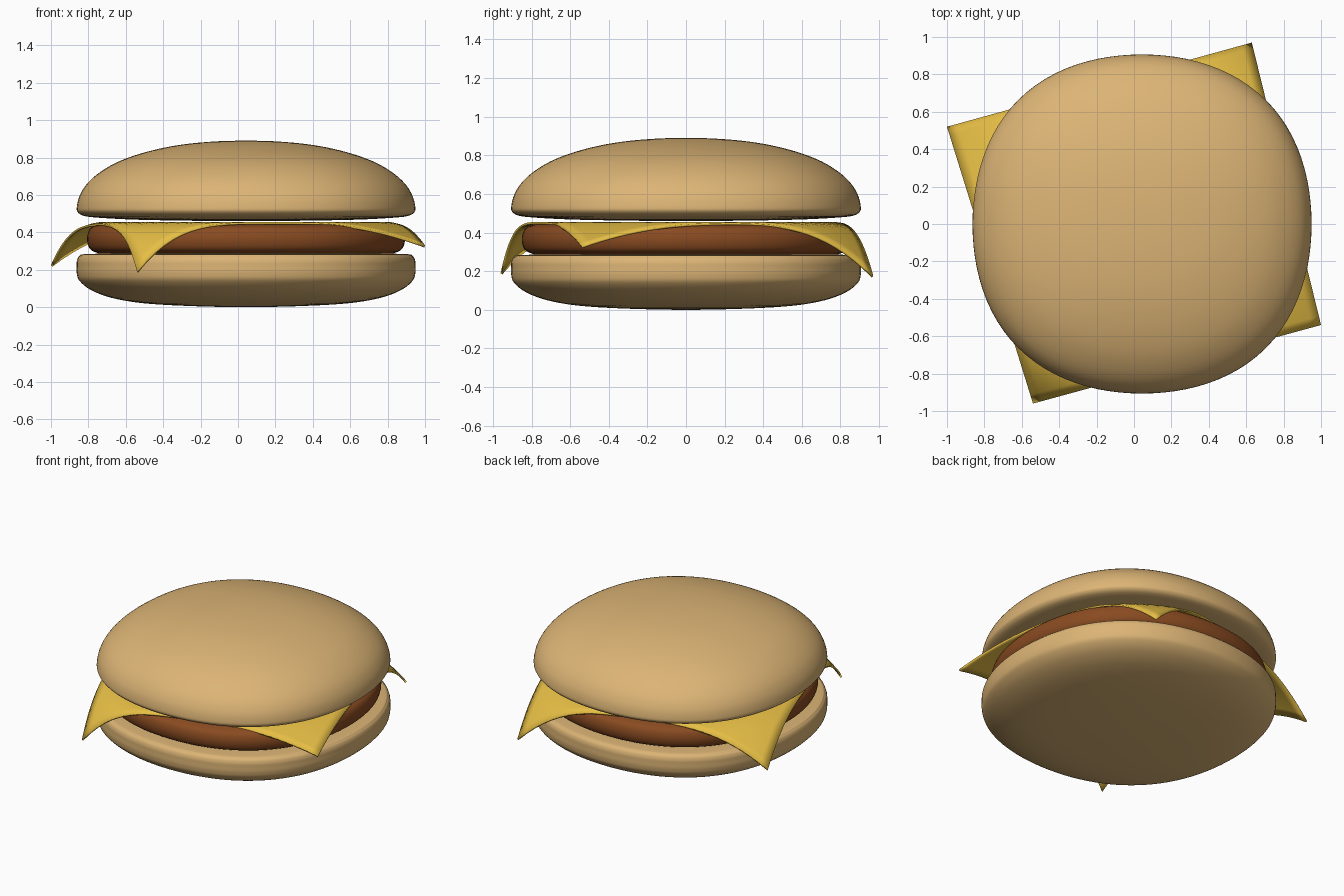
import bpy, bmesh, math
from mathutils import Vector

if "Cube" in bpy.data.objects:
    bpy.data.objects.remove(bpy.data.objects["Cube"])

CX = 0.043   # the round parts sit slightly right of centre
SEG = 96


def material(name, rgb):
    m = bpy.data.materials.new(name)
    m.diffuse_color = (*rgb, 1)
    m.use_nodes = True
    m.node_tree.nodes["Principled BSDF"].inputs["Base Color"].default_value = m.diffuse_color
    return m


def finish(name, bm, mat):
    bmesh.ops.recalc_face_normals(bm, faces=bm.faces)
    me = bpy.data.meshes.new(name)
    bm.to_mesh(me)
    bm.free()
    me.materials.append(mat)
    for p in me.polygons:
        p.use_smooth = True
    ob = bpy.data.objects.new(name, me)
    bpy.context.collection.objects.link(ob)
    return ob


def smooth_profile(pts, steps=5):
    """Catmull-Rom curve through the (radius, z) points."""
    p = [Vector(q) for q in pts]
    p = [Vector((-p[1].x, p[1].y))] + p + [Vector((-p[-2].x, p[-2].y))]
    out = []
    for a, b, c, d in zip(p, p[1:], p[2:], p[3:]):
        for i in range(steps):
            t = i / steps
            out.append(0.5 * (2 * b + (c - a) * t + (2 * a - 5 * b + 4 * c - d) * t * t
                              + (3 * b - a - 3 * c + d) * t ** 3))
    return out[1:]


def round_part(name, pts, mat):
    """Turn a profile around z with a slightly squarish outline."""
    bm = bmesh.new()
    rings = []
    for r, z in smooth_profile(pts):
        ring = []
        for i in range(SEG):
            a = math.tau * i / SEG
            k = r * (1 + 0.034 * math.sin(2 * a) ** 2)
            ring.append(bm.verts.new((CX + k * math.cos(a), k * math.sin(a), z)))
        rings.append(ring)
    for lo, hi in zip(rings, rings[1:]):
        for i in range(SEG):
            j = (i + 1) % SEG
            bm.faces.new((lo[i], lo[j], hi[j], hi[i]))
    for ring, z in ((rings[0], pts[0][1]), (rings[-1], pts[-1][1])):
        tip = bm.verts.new((CX, 0, z))
        for i in range(SEG):
            bm.faces.new((ring[i], ring[(i + 1) % SEG], tip))
    return finish(name, bm, mat)


bread = material("bread", (0.72, 0.46, 0.18))
meat = material("meat", (0.25, 0.07, 0.015))
yellow = material("cheese", (0.80, 0.52, 0.06))

# Buns and patty
round_part("bottom_bun", [(0, 0), (0.3, 0.006), (0.55, 0.021), (0.72, 0.05), (0.83, 0.092),
                          (0.89, 0.14), (0.905, 0.18), (0.906, 0.22), (0.904, 0.25),
                          (0.89, 0.274), (0.85, 0.284), (0.6, 0.288), (0.3, 0.289), (0, 0.29)], bread)
round_part("patty", [(0, 0.285), (0.4, 0.285), (0.74, 0.286), (0.80, 0.292), (0.837, 0.315),
                     (0.85, 0.365), (0.837, 0.415), (0.80, 0.438), (0.74, 0.443),
                     (0.4, 0.444), (0, 0.444)], meat)
round_part("top_bun", [(0, 0.46), (0.3, 0.462), (0.6, 0.468), (0.8, 0.479), (0.87, 0.489),
                       (0.9, 0.508), (0.905, 0.535), (0.89, 0.595), (0.85, 0.66), (0.78, 0.722),
                       (0.68, 0.779), (0.54, 0.828), (0.37, 0.865), (0.18, 0.885), (0, 0.89)], bread)

# Cheese slice: (x, y, tip z, curl) of each drooping corner
CORNERS = {(-1, -1): (-0.54, -0.96, 0.19, 2.3), (1, -1): (1.0, -0.54, 0.33, 1.3),
           (1, 1): (0.63, 0.97, 0.175, 1.8), (-1, 1): (-1.0, 0.52, 0.225, 1.7)}
N, FLAT, TOP = 32, 0.77, 0.455
bm = bmesh.new()
grid = []
for j in range(N + 1):
    row = []
    for i in range(N + 1):
        u, v = 2 * i / N - 1, 2 * j / N - 1
        x = sum(c[0] * (1 + s * u) * (1 + t * v) / 4 for (s, t), c in CORNERS.items())
        y = sum(c[1] * (1 + s * u) * (1 + t * v) / 4 for (s, t), c in CORNERS.items())
        kx, ky, kz, curl = CORNERS[(1 if u >= 0 else -1, 1 if v >= 0 else -1)]
        reach = math.hypot(kx - CX, ky) - FLAT
        d = max(0, (math.hypot(x - CX, y) - FLAT) / reach)
        row.append(bm.verts.new((x, y, TOP - (TOP - kz) * d ** curl)))
    grid.append(row)
for j in range(N):
    for i in range(N):
        bm.faces.new((grid[j][i], grid[j][i + 1], grid[j + 1][i + 1], grid[j + 1][i]))
cheese = finish("cheese_slice", bm, yellow)
solid = cheese.modifiers.new("thickness", "SOLIDIFY")
solid.thickness = 0.012
solid.offset = -1
bpy.context.view_layer.objects.active = cheese
cheese.select_set(True)
bpy.ops.object.shade_smooth_by_angle(angle=math.radians(40))
